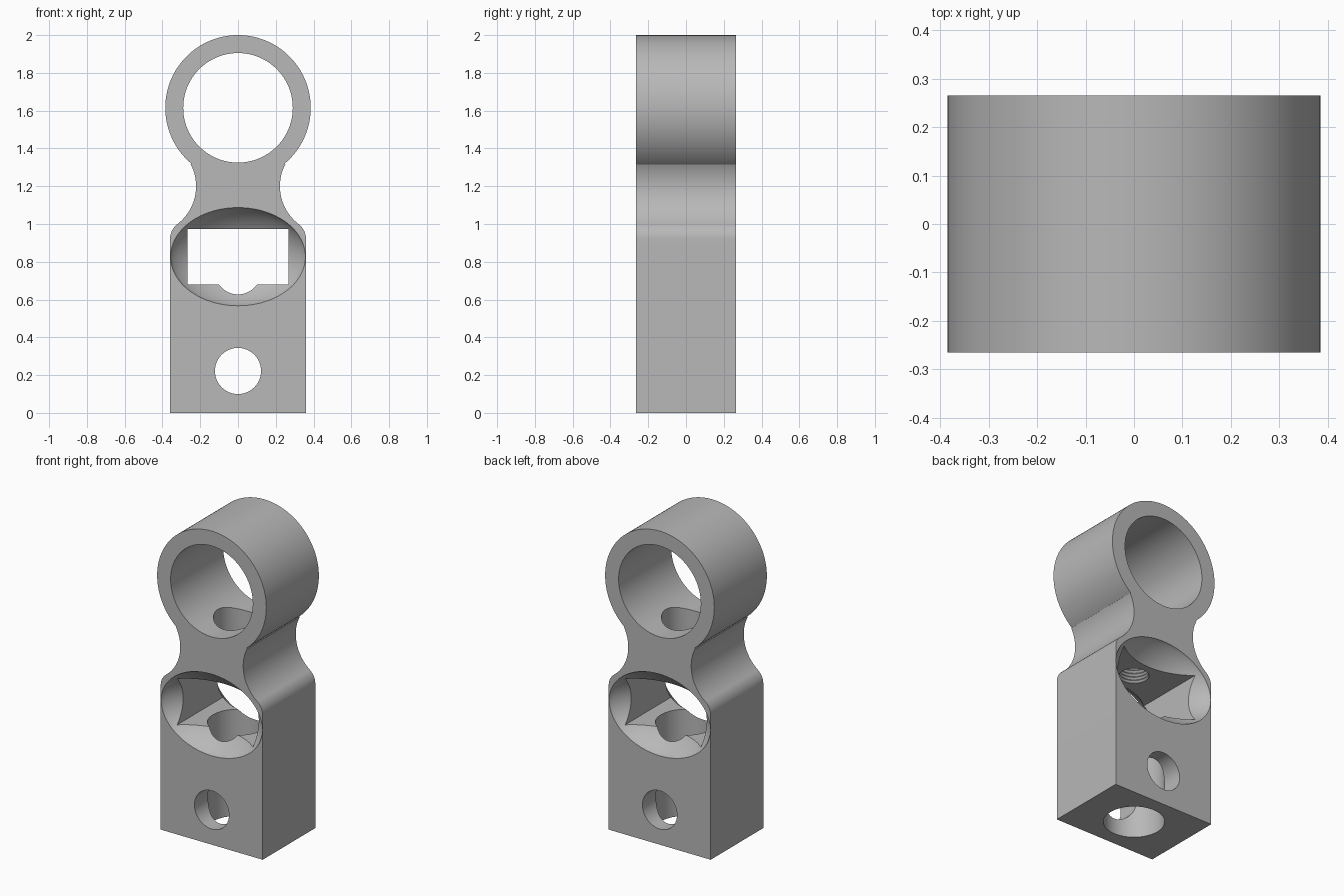
import bpy, bmesh, math
from math import pi, sin, cos
from mathutils import Matrix

cube = bpy.data.objects.get("Cube")
if cube:
    bpy.data.objects.remove(cube, do_unlink=True)

grey = bpy.data.materials.new("plain grey")
grey.use_nodes = True
grey.diffuse_color = (0.48, 0.48, 0.48, 1)
grey.node_tree.nodes["Principled BSDF"].inputs["Base Color"].default_value = grey.diffuse_color

HALF_DEPTH = 0.265
RING_Z, RING_R, BORE_R = 1.615, 0.385, 0.29
SLOT_Z = 0.827


def finish(bm, name):
    bmesh.ops.recalc_face_normals(bm, faces=bm.faces)
    mesh = bpy.data.meshes.new(name)
    bm.to_mesh(mesh)
    bm.free()
    mesh.materials.append(grey)
    ob = bpy.data.objects.new(name, mesh)
    bpy.context.collection.objects.link(ob)
    return ob


def arc(cx, cz, r, start, end, n):
    return [(cx + r * cos(math.radians(start + (end - start) * i / n)),
             cz + r * sin(math.radians(start + (end - start) * i / n))) for i in range(n + 1)]


def lathe(name, profile, matrix, steps=96):
    """Closed solid turned around z from (radius, height) points that start and end on the axis."""
    bm = bmesh.new()
    verts = [bm.verts.new((r, 0, h)) for r, h in profile]
    edges = [bm.edges.new(pair) for pair in zip(verts, verts[1:])]
    bmesh.ops.spin(bm, geom=verts + edges, cent=(0, 0, 0), axis=(0, 0, 1),
                   angle=2 * pi, steps=steps, use_duplicate=False)
    bmesh.ops.remove_doubles(bm, verts=bm.verts, dist=1e-5)
    bmesh.ops.transform(bm, matrix=matrix, verts=bm.verts)
    return finish(bm, name)


def drill(name, r, low, high, matrix=Matrix()):
    return lathe(name, [(0, low), (r, low), (r, high), (0, high)], matrix)


def along_y(z):
    return Matrix.Translation((0, 0, z)) @ Matrix.Rotation(pi / 2, 4, 'X')


# Body outline: block, rounded shoulder, waist, then the ring
side = [(0.36, 0)] + arc(0.26, 0.92, 0.10, 0, 52.5, 16)
side += arc(0.475, 1.2, 0.253, 232.5, 152.5, 32)[1:]
side += arc(0, RING_Z, RING_R, -50, 90, 64)
outline = side + [(-x, z) for x, z in reversed(side[:-1])]
bm = bmesh.new()
face = bm.faces.new([bm.verts.new((x, -HALF_DEPTH, z)) for x, z in outline])
grown = bmesh.ops.extrude_face_region(bm, geom=[face])
bmesh.ops.translate(bm, vec=(0, 2 * HALF_DEPTH, 0),
                    verts=[v for v in grown["geom"] if isinstance(v, bmesh.types.BMVert)])
body = finish(bm, "ring_bracket")

# Rectangular slot through the block
bm = bmesh.new()
bmesh.ops.create_cube(bm, size=1)
bmesh.ops.scale(bm, vec=(0.534, 0.8, 0.294), verts=bm.verts)
bmesh.ops.translate(bm, vec=(0, 0, SLOT_Z), verts=bm.verts)
cutters = [finish(bm, "slot_cutter")]

# Round bores: ring, cross hole, bottom socket, bolt seat
cutters += [
    drill("ring_bore_cutter", BORE_R, -0.4, 0.4, along_y(RING_Z)),
    drill("cross_hole_cutter", 0.122, -0.4, 0.4, along_y(0.222)),
    drill("socket_cutter", 0.177, -0.1, SLOT_Z),
    drill("bolt_seat_cutter", 0.142, 1.11, 1.5),
]

# Threaded hole between slot and bolt seat
pitch = 0.022
thread = [(0, 0.945)]
for i in range(9):
    z = 0.945 + i * pitch
    thread += [(0.08, z), (0.091, z + pitch / 2)]
thread += [(0, thread[-1][1])]
cutters.append(lathe("thread_cutter", thread, Matrix(), 48))

# Oval dished recess around the slot on both faces
dish = [(0, -0.02), (1.04, -0.02)]
for i in range(25):
    n = cos(i / 24 * pi / 2) if i < 24 else 0
    dish.append((n, 0.18 * (1 - n * n) ** 0.8))
for name, sign in (("front_recess_cutter", 1), ("back_recess_cutter", -1)):
    place = (Matrix.Translation((0, -sign * HALF_DEPTH, SLOT_Z))
             @ Matrix.Rotation(-sign * pi / 2, 4, 'X')
             @ Matrix.Diagonal((0.357, 0.26, 1, 1)))
    cutters.append(lathe(name, dish, place))

# Cut everything out of the body
bpy.ops.object.select_all(action='DESELECT')
body.select_set(True)
bpy.context.view_layer.objects.active = body
for cutter in cutters:
    mod = body.modifiers.new(cutter.name, 'BOOLEAN')
    mod.operation = 'DIFFERENCE'
    mod.solver = 'EXACT'
    mod.object = cutter
    bpy.ops.object.modifier_apply(modifier=mod.name)
    bpy.data.objects.remove(cutter, do_unlink=True)

bpy.ops.object.shade_smooth_by_angle(angle=math.radians(30))
